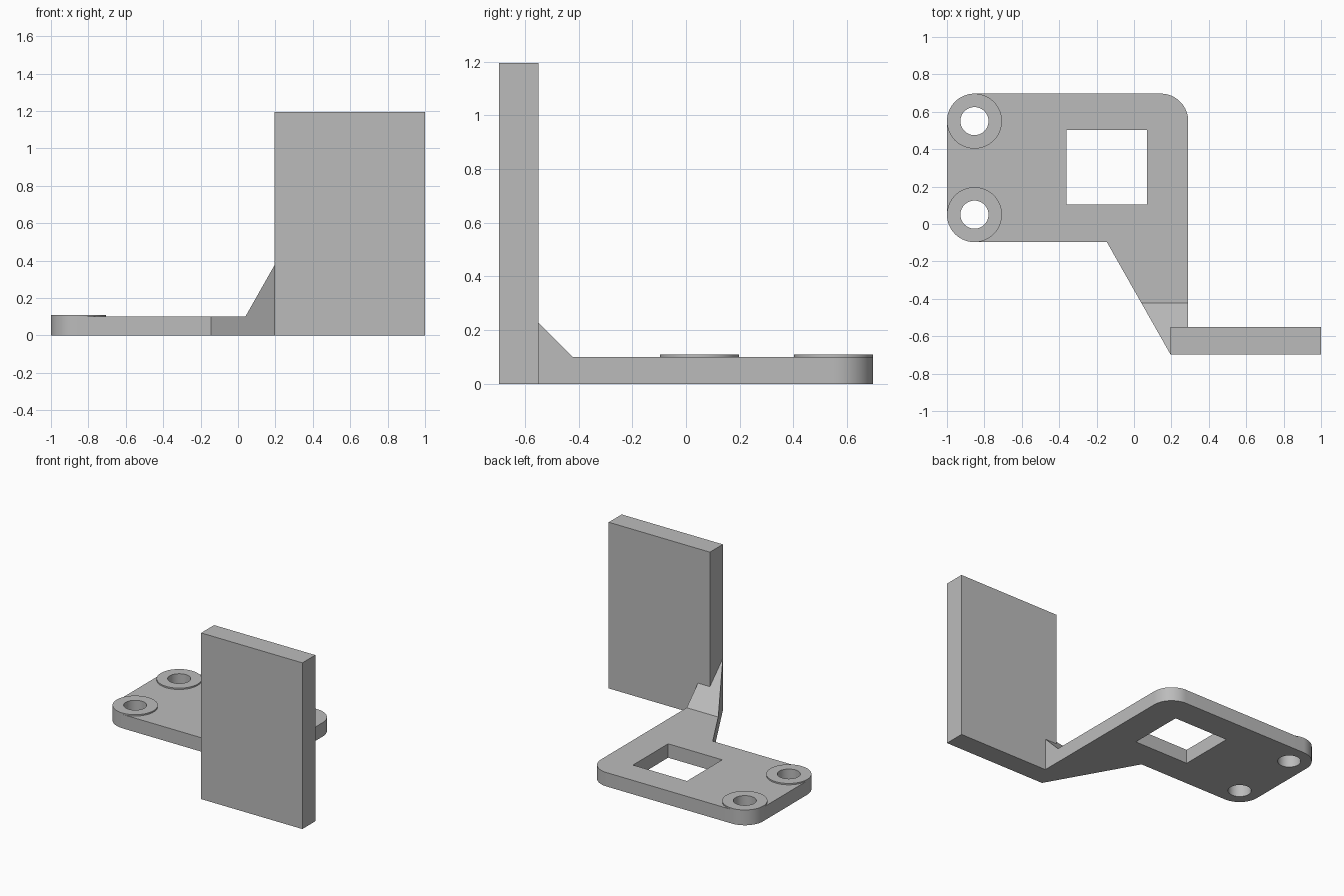
import bpy, bmesh
from math import cos, sin, pi, radians
from mathutils import Vector

default = bpy.data.objects.get("Cube")
if default:
    bpy.data.objects.remove(default, do_unlink=True)

THICK = 0.1       # base plate thickness
PAD_TOP = 0.11    # top of the raised bosses
R_OUT, R_HOLE = 0.147, 0.075
X_MIN, X_EDGE, X_PANEL, X_MAX = -1.0, 0.29, 0.195, 1.0
Y_FRONT, Y_PANEL, Y_FOLD, Y_LOW, Y_BACK = -0.697, -0.55, -0.422, -0.097, 0.697
HOLES = [(X_MIN + R_OUT, Y_LOW + R_OUT), (X_MIN + R_OUT, Y_BACK - R_OUT)]

grey = bpy.data.materials.new("bracket_grey")
grey.use_nodes = True
colour = (0.5, 0.5, 0.5, 1)
grey.diffuse_color = colour
grey.node_tree.nodes["Principled BSDF"].inputs["Base Color"].default_value = colour


def arc(cx, cy, r, start, end, steps):
    """Points along an arc, angles in degrees."""
    angles = [radians(start + (end - start) * i / steps) for i in range(steps + 1)]
    return [(cx + r * cos(a), cy + r * sin(a)) for a in angles]


def circle(centre, r):
    return arc(*centre, r, 0, 360, 64)[:-1]


def rectangle(x0, x1, y0, y1):
    return [(x0, y0), (x1, y0), (x1, y1), (x0, y1)]


def prism(name, outline, z0, z1):
    """Extrude a flat counter-clockwise outline from z0 to z1."""
    bm = bmesh.new()
    face = bm.faces.new([bm.verts.new((x, y, z0)) for x, y in outline])
    result = bmesh.ops.extrude_face_region(bm, geom=[face], use_keep_orig=True)
    top = [v for v in result["geom"] if isinstance(v, bmesh.types.BMVert)]
    bmesh.ops.translate(bm, verts=top, vec=Vector((0, 0, z1 - z0)))
    bmesh.ops.recalc_face_normals(bm, faces=bm.faces)
    mesh = bpy.data.meshes.new(name)
    bm.to_mesh(mesh)
    bm.free()
    obj = bpy.data.objects.new(name, mesh)
    bpy.context.collection.objects.link(obj)
    mesh.materials.append(grey)
    return obj


def select_only(obj):
    bpy.ops.object.select_all(action="DESELECT")
    obj.select_set(True)
    bpy.context.view_layer.objects.active = obj


def cut(obj, outline):
    """Cut a vertical opening right through a part."""
    cutter = prism("opening_cutter", outline, -1, 1)
    mod = obj.modifiers.new("opening", "BOOLEAN")
    mod.operation, mod.solver, mod.object = "DIFFERENCE", "EXACT", cutter
    select_only(obj)
    bpy.ops.object.modifier_apply(modifier=mod.name)
    bpy.data.objects.remove(cutter, do_unlink=True)


def smooth(obj):
    select_only(obj)
    bpy.ops.object.shade_smooth_by_angle(angle=radians(30))


# Base plate with rounded corners and a tapering arm to the panel
arm_x = -0.145
outline = [(arm_x, Y_LOW), (X_PANEL, Y_FRONT), (X_PANEL, Y_PANEL), (X_EDGE, Y_PANEL)]
outline += arc(X_EDGE - R_OUT, Y_BACK - R_OUT, R_OUT, 0, 90, 16)
outline += arc(*HOLES[1], R_OUT, 90, 180, 16)
outline += arc(*HOLES[0], R_OUT, 180, 270, 16)
plate = prism("base_plate", outline, 0, THICK)
cut(plate, rectangle(-0.36, 0.07, 0.103, 0.503))
for centre in HOLES:
    cut(plate, circle(centre, R_HOLE))
smooth(plate)

# Raised ring around each screw hole
for name, centre in zip(("front_boss", "back_boss"), HOLES):
    boss = prism(name, circle(centre, R_OUT), THICK, PAD_TOP)
    cut(boss, circle(centre, R_HOLE))
    smooth(boss)

# Gusset with a 45 degree top, following the arm's outline
fold_x = arm_x + (X_PANEL - arm_x) * (Y_FOLD - Y_LOW) / (Y_FRONT - Y_LOW)
gusset = prism("gusset", [(fold_x, Y_FOLD), (X_PANEL, Y_FRONT), (X_PANEL, Y_PANEL),
                          (X_EDGE, Y_PANEL), (X_EDGE, Y_FOLD)], THICK, 2 * THICK)
for v in gusset.data.vertices:
    if v.co.z > 1.5 * THICK:
        v.co.z = THICK + Y_FOLD - v.co.y
bm = bmesh.new()
bm.from_mesh(gusset.data)
bmesh.ops.remove_doubles(bm, verts=bm.verts, dist=1e-4)
bm.to_mesh(gusset.data)
bm.free()

# Upright panel
prism("upright_panel", rectangle(X_PANEL, X_MAX, Y_FRONT, Y_PANEL), 0, 1.195)
